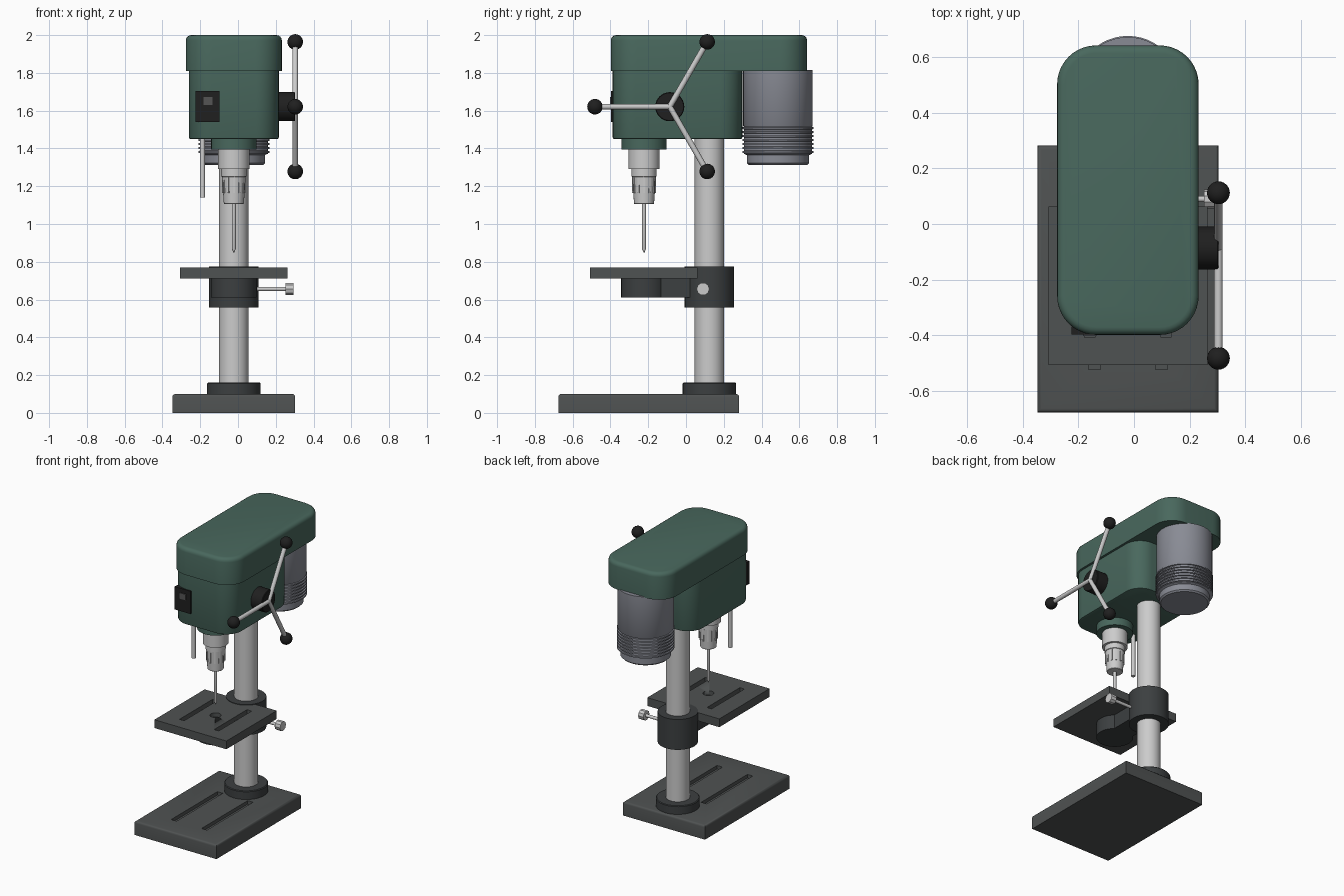
import bpy, bmesh, math
from mathutils import Vector, Matrix

if "Cube" in bpy.data.objects:
    bpy.data.objects.remove(bpy.data.objects["Cube"])

C = -0.022          # machine centre line in x
SY = -0.222         # spindle y
PY = 0.124          # column y


def mat(name, r, g, b):
    m = bpy.data.materials.new(name)
    m.diffuse_color = (r, g, b, 1)
    m.use_nodes = True
    m.node_tree.nodes["Principled BSDF"].inputs["Base Color"].default_value = m.diffuse_color
    return m


GREEN = mat("green_paint", 0.066, 0.138, 0.110)
IRON = mat("cast_iron", 0.078, 0.084, 0.084)
DARK = mat("dark_iron", 0.045, 0.050, 0.052)
STEEL = mat("bright_steel", 0.60, 0.60, 0.60)
MOTOR = mat("motor_grey", 0.25, 0.26, 0.30)
BLACK = mat("black_plastic", 0.014, 0.014, 0.014)
BUTTON = mat("button_grey", 0.09, 0.09, 0.09)


def finish(bm, name, m):
    bmesh.ops.recalc_face_normals(bm, faces=bm.faces)
    me = bpy.data.meshes.new(name)
    bm.to_mesh(me)
    bm.free()
    me.shade_smooth()
    me.set_sharp_from_angle(angle=math.radians(35))
    ob = bpy.data.objects.new(name, me)
    bpy.context.collection.objects.link(ob)
    if m:
        me.materials.append(m)
    return ob


def add_box(bm, x0, x1, y0, y1, z0, z1):
    M = Matrix.Translation(((x0 + x1) / 2, (y0 + y1) / 2, (z0 + z1) / 2)) \
        @ Matrix.Diagonal((x1 - x0, y1 - y0, z1 - z0, 1))
    return bmesh.ops.create_cube(bm, size=1, matrix=M)["verts"]


def bevel_level(bm, z, width, seg=3):
    """Round the edges lying at height z."""
    es = [e for e in bm.edges if all(abs(v.co.z - z) < 1e-5 for v in e.verts)]
    bmesh.ops.bevel(bm, geom=es, offset=width, segments=seg, profile=0.5, affect='EDGES')


def box(name, m, dims, top_bevel=0):
    bm = bmesh.new()
    add_box(bm, *dims)
    if top_bevel:
        bevel_level(bm, dims[5], top_bevel)
    return finish(bm, name, m)


def rounded_block(name, m, x0, x1, y0, y1, z0, z1, r, top=0, bottom=0):
    """Box with rounded vertical corners and optional rounded rims."""
    bm = bmesh.new()
    n, pts = 10, []
    corners = ((x1 - r, y1 - r), (x0 + r, y1 - r), (x0 + r, y0 + r), (x1 - r, y0 + r))
    for k, (cx, cy) in enumerate(corners):
        for i in range(n + 1):
            a = math.pi / 2 * (k + i / n)
            pts.append((cx + r * math.cos(a), cy + r * math.sin(a)))
    lo = [bm.verts.new((x, y, z0)) for x, y in pts]
    hi = [bm.verts.new((x, y, z1)) for x, y in pts]
    bm.faces.new(lo)
    bm.faces.new(hi)
    for i in range(len(pts)):
        j = (i + 1) % len(pts)
        bm.faces.new((lo[i], lo[j], hi[j], hi[i]))
    bmesh.ops.recalc_face_normals(bm, faces=bm.faces)
    if top:
        bevel_level(bm, z1, top, 4)
    if bottom:
        bevel_level(bm, z0, bottom, 2)
    return finish(bm, name, m)


def lathe(name, m, profile, origin=(0, 0, 0), axis=(0, 0, 1), n=40):
    """Spin (radius, height) points about an axis through origin."""
    bm = bmesh.new()
    M = Matrix.Translation(origin) @ Vector(axis).to_track_quat('Z', 'Y').to_matrix().to_4x4()
    rings = []
    for r, h in profile:
        rings.append([bm.verts.new(M @ Vector((r * math.cos(2 * math.pi * i / n),
                                               r * math.sin(2 * math.pi * i / n), h)))
                      for i in range(n)])
    for a, b in zip(rings, rings[1:]):
        for i in range(n):
            j = (i + 1) % n
            bm.faces.new((a[i], a[j], b[j], b[i]))
    bm.faces.new(rings[0])
    bm.faces.new(rings[-1])
    return finish(bm, name, m)


def cut_slots(ob, offset, width, y0, y1, top, depth, hole=0):
    """Sink two long slots (and a round hole) into a plate."""
    bm = bmesh.new()
    for s in (-1, 1):
        x = C + s * offset
        add_box(bm, x - width / 2, x + width / 2, y0, y1, top - depth, top + 0.05)
    if hole:
        bmesh.ops.create_cone(bm, cap_ends=True, segments=32, radius1=hole, radius2=hole,
                              depth=depth + 0.05,
                              matrix=Matrix.Translation((C, SY, top + 0.025 - depth / 2)))
    cutter = finish(bm, ob.name + "_cutter", None)
    cutter.hide_render = True
    cutter.display_type = 'WIRE'
    cutter.hide_set(True)
    mod = ob.modifiers.new("slots", 'BOOLEAN')
    mod.operation, mod.solver, mod.object = 'DIFFERENCE', 'EXACT', cutter


# Base, foot collar and column
base = box("base", IRON, (C - 0.325, C + 0.325, -0.676, 0.281, 0, 0.10), 0.015)
cut_slots(base, 0.12, 0.043, -0.522, 0.0, 0.10, 0.025)
lathe("column_collar", DARK, [(0.142, 0.09), (0.142, 0.155), (0.137, 0.16)], (C, PY, 0))
lathe("column", STEEL, [(0.078, 0.08), (0.078, 1.55)], (C, PY, 0))

# Work table with bracket and clamp screw
table = box("work_table", IRON, (C - 0.285, C + 0.285, -0.507, 0.062, 0.711, 0.77))
cut_slots(table, 0.137, 0.037, -0.408, -0.036, 0.77, 0.03, 0.036)
lathe("table_clamp", DARK, [(0.131, 0.557), (0.131, 0.774)], (C, PY, 0))
lathe("table_boss", DARK, [(0.121, 0.61), (0.121, 0.715)], (C, SY, 0))
box("table_arm", DARK, (C - 0.08, C + 0.08, SY, 0.06, 0.61, 0.713))
lathe("clamp_screw", STEEL, [(0.011, 0), (0.011, 0.20)], (0.06, 0.09, 0.656), (1, 0, 0), 16)
lathe("clamp_knob", STEEL, [(0.034, 0), (0.034, 0.042)], (0.251, 0.09, 0.656), (1, 0, 0), 10)

# Head and belt cover
rounded_block("head", GREEN, C - 0.238, C + 0.238, -0.388, 0.298, 1.45, 1.815, 0.12, 0, 0.008)
rounded_block("belt_cover", GREEN, C - 0.254, C + 0.254, -0.398, 0.641, 1.81, 2.0, 0.14, 0.028)

# Motor with cooling fins
motor = [(0.155, 1.312), (0.165, 1.322), (0.165, 1.365), (0.180, 1.372)]
for k in range(7):
    z = 1.375 + k * 0.021
    motor += [(0.180, z), (0.188, z + 0.002), (0.188, z + 0.011), (0.180, z + 0.013)]
motor += [(0.184, 1.52), (0.184, 1.815)]
lathe("motor", MOTOR, motor, (C, 0.487, 0), n=48)

# Spindle, chuck and drill bit
lathe("spindle_collar", GREEN, [(0.12, 1.395), (0.12, 1.46)], (C, SY, 0))
lathe("quill", STEEL, [(0.083, 1.29), (0.083, 1.40)], (C, SY, 0))
lathe("chuck", STEEL, [(0.050, 1.105), (0.053, 1.108), (0.063, 1.25), (0.067, 1.252),
                       (0.067, 1.295)], (C, SY, 0))
bm = bmesh.new()
for k in range(12):
    vs = add_box(bm, 0.050, 0.063, -0.005, 0.005, 1.165, 1.251)
    bmesh.ops.transform(bm, verts=vs, matrix=Matrix.Translation((C, SY, 0))
                        @ Matrix.Rotation(2 * math.pi * k / 12, 4, 'Z'))
finish(bm, "chuck_teeth", STEEL)
lathe("drill_bit", STEEL, [(0.001, 0.847), (0.0105, 0.868), (0.0105, 1.12)], (C, SY, 0), n=16)
lathe("depth_rod", STEEL, [(0.014, 1.14), (0.014, 1.47)], (-0.188, SY - 0.01, 0), n=16)

# Feed handle: hub, three spokes, three balls
HX, HY, HZ = 0.303, -0.086, 1.621
lathe("feed_hub", BLACK, [(0.077, 0), (0.077, 0.104), (0.073, 0.108)], (0.195, HY, HZ), (1, 0, 0))
for k in range(3):
    a = math.radians(60 + 120 * k)
    d = Vector((0, math.cos(a), math.sin(a)))
    o = Vector((HX, HY, HZ))
    lathe(f"feed_spoke_{k + 1}", STEEL, [(0.015, 0), (0.015, 0.38)], o, d, 16)
    bm = bmesh.new()
    bmesh.ops.create_uvsphere(bm, u_segments=24, v_segments=14, radius=0.041,
                              matrix=Matrix.Translation(o + d * 0.396))
    finish(bm, f"feed_ball_{k + 1}", BLACK)

# Power switch
box("switch_plate", BLACK, (-0.224, -0.098, -0.397, -0.368, 1.54, 1.703))
box("switch_button", BUTTON, (-0.183, -0.135, -0.402, -0.39, 1.63, 1.672))
